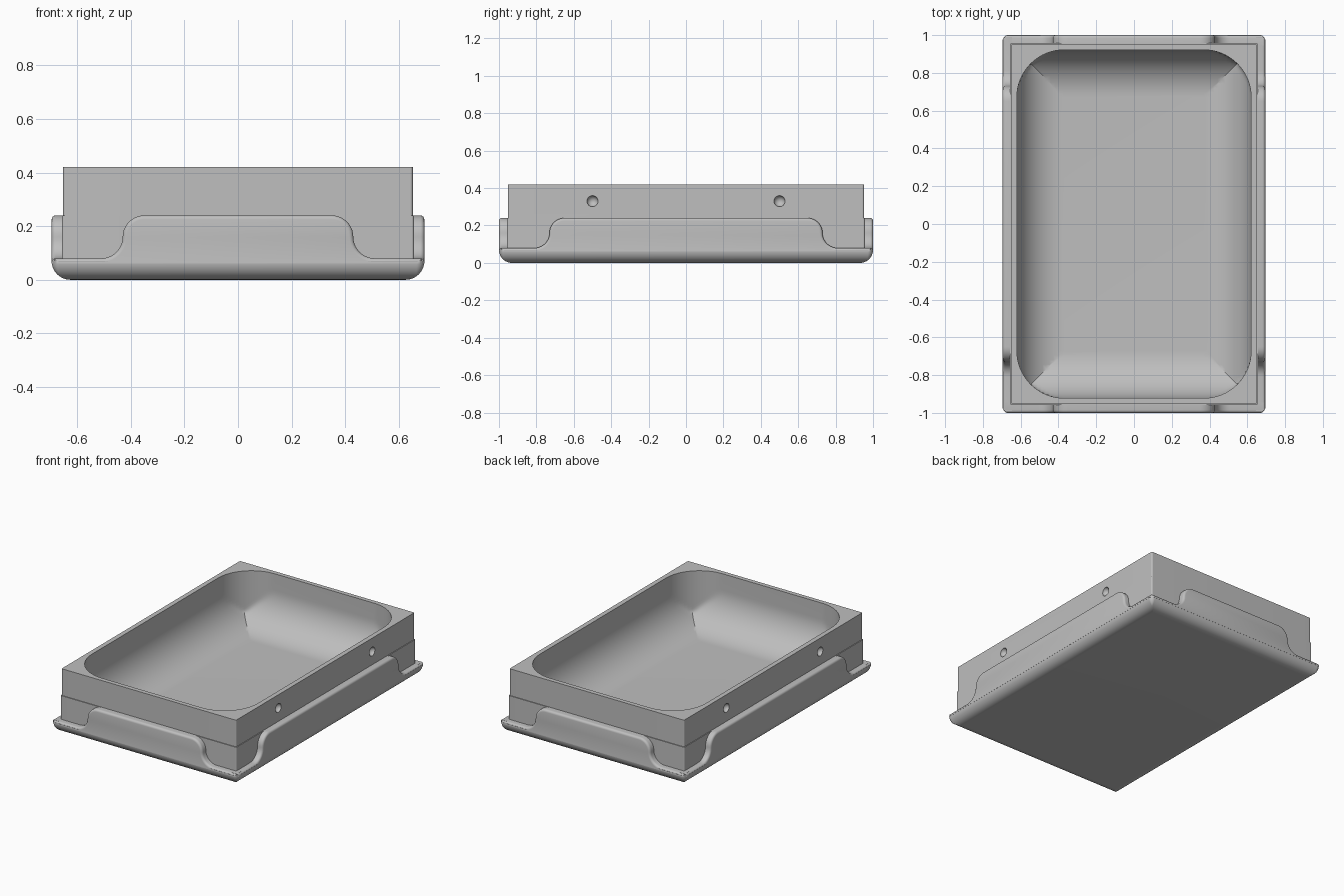
import bpy, bmesh
from math import sin, cos, sqrt, pi

if "Cube" in bpy.data.objects:
    bpy.data.objects.remove(bpy.data.objects["Cube"], do_unlink=True)

grey = bpy.data.materials.new("plain_grey")
grey.use_nodes = True
color = (0.52, 0.52, 0.52, 1)
grey.diffuse_color = color
grey.node_tree.nodes["Principled BSDF"].inputs["Base Color"].default_value = color


def finish(bm, name):
    bmesh.ops.remove_doubles(bm, verts=bm.verts, dist=0.0002)
    bmesh.ops.recalc_face_normals(bm, faces=bm.faces)
    mesh = bpy.data.meshes.new(name)
    bm.to_mesh(mesh)
    bm.free()
    mesh.materials.append(grey)
    obj = bpy.data.objects.new(name, mesh)
    bpy.context.collection.objects.link(obj)
    return obj


def activate(obj):
    bpy.ops.object.select_all(action='DESELECT')
    obj.select_set(True)
    bpy.context.view_layer.objects.active = obj


def smooth(obj):
    activate(obj)
    bpy.ops.object.shade_smooth_by_angle(angle=pi / 6)


def ring(hx, hy, r, z, inset=0.0, seg=16):
    """Rounded rectangle, clipped to a rectangle that is smaller by inset."""
    pts = []
    for q, (sx, sy) in enumerate([(1, 1), (-1, 1), (-1, -1), (1, -1)]):
        for i in range(seg + 1):
            a = (q + i / seg) * pi / 2
            x = sx * (hx - r) + r * cos(a)
            y = sy * (hy - r) + r * sin(a)
            mx, my = hx - inset, hy - inset
            pts.append((max(-mx, min(mx, x)), max(-my, min(my, y)), z))
    return pts


def loft(name, rings):
    bm = bmesh.new()
    loops = [[bm.verts.new(p) for p in r] for r in rings]
    for a, b in zip(loops, loops[1:]):
        for i in range(len(a)):
            j = (i + 1) % len(a)
            bm.faces.new((a[i], a[j], b[j], b[i]))
    bm.faces.new(loops[0])
    bm.faces.new(loops[-1])
    return finish(bm, name)


# Base pan with a rounded lower edge and a recess for the body
R = 0.07
rings = []
for k in range(11):
    a = k / 10 * pi / 2
    d = R * (1 - sin(a))
    rings.append(ring(0.695 - d, 1 - d, max(0.03 - d, 0.004), R * (1 - cos(a))))
rings += [ring(0.64, 0.94, 0.01, R), ring(0.64, 0.94, 0.01, 0.015)]
smooth(loft("base_pan", rings))

# Tray body: slightly stepped outer wall, rim, and scooped basin
FLOOR, FILLET = 0.06, 0.25
rings = [ring(0.657, 0.957, 0.01, 0.03), ring(0.657, 0.957, 0.01, 0.24),
         ring(0.652, 0.952, 0.01, 0.24), ring(0.652, 0.952, 0.01, 0.42),
         ring(0.62, 0.922, 0.25, 0.42)]
for k in range(21):
    a = k / 20 * pi / 2
    rings.append(ring(0.62, 0.922, 0.25, FLOOR + FILLET * (1 - sin(a)),
                      FILLET * (1 - cos(a))))
body = loft("tray_body", rings)

# Round dimples in the long sides
for sx in (-1, 1):
    for sy in (-1, 1):
        bpy.ops.mesh.primitive_uv_sphere_add(
            segments=32, ring_count=16, radius=0.03,
            location=(sx * 0.655, sy * 0.5, 0.33), rotation=(0, pi / 2, 0))
        cutter = bpy.context.object
        cutter.name = "dimple_cutter"
        cutter.hide_render = True
        cutter.data.materials.append(grey)
        activate(body)
        mod = body.modifiers.new("dimple", 'BOOLEAN')
        mod.operation = 'DIFFERENCE'
        mod.solver = 'EXACT'
        mod.object = cutter
        bpy.ops.object.modifier_apply(modifier=mod.name)
        bpy.data.objects.remove(cutter, do_unlink=True)
smooth(body)


def bumper(name, half, flat, inner, outer, place):
    """Side panel: low lip at the ends, S-curves up to a flat middle."""
    low, high, r, seg = 0.08, 0.24, 0.08, 10
    side = [(half, 0.06), (half, low)]
    for k in range(seg + 1):
        a = k / seg * pi / 2
        side.append((flat + 2 * r - r * sin(a), low + r * (1 - cos(a))))
    for k in range(1, seg + 1):
        a = k / seg * pi / 2
        side.append((flat + r * cos(a), high - r + r * sin(a)))
    outline = side + [(-u, z) for u, z in reversed(side)]
    bm = bmesh.new()
    back = [bm.verts.new(place(u, inner, z)) for u, z in outline]
    front = [bm.verts.new(place(u, outer, z)) for u, z in outline]
    bm.faces.new(back)
    bm.faces.new(front)
    n = len(outline)
    for i in range(n):
        j = (i + 1) % n
        bm.faces.new((back[i], back[j], front[j], front[i]))
    bmesh.ops.recalc_face_normals(bm, faces=bm.faces)
    # Round the outer edge, except along the bottom
    edges = [bm.edges.get((front[i], front[i + 1])) for i in range(n - 1)]
    bmesh.ops.bevel(bm, geom=edges, offset=0.015, segments=4,
                    profile=0.5, affect='EDGES', clamp_overlap=True)
    smooth(finish(bm, name))


# Four raised bumper panels
for s, end, side in ((-1, "front", "right"), (1, "back", "left")):
    bumper(end + "_bumper", 0.685, 0.35, 0.945, 1.0,
           lambda u, v, z: (u, s * v, z))
    bumper(side + "_bumper", 0.99, 0.65, 0.645, 0.695,
           lambda u, v, z: (s * v, u, z))
